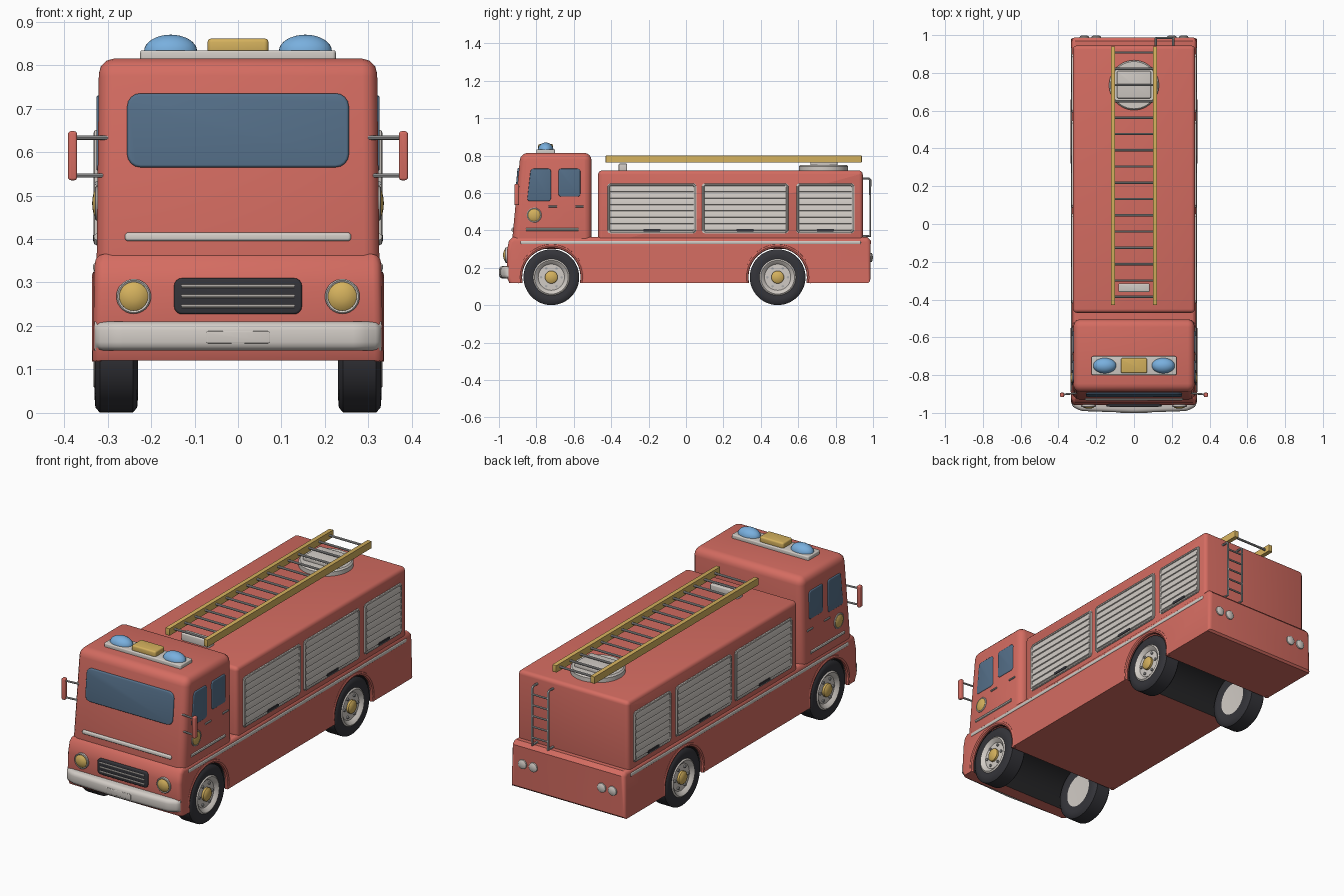
import bpy, bmesh, math
from math import sin, cos, pi, radians
from mathutils import Vector, Matrix

cube = bpy.data.objects.get("Cube")
if cube:
    bpy.data.objects.remove(cube, do_unlink=True)


def material(name, r, g, b):
    m = bpy.data.materials.new(name)
    m.use_nodes = True
    m.diffuse_color = (r, g, b, 1)
    m.node_tree.nodes["Principled BSDF"].inputs["Base Color"].default_value = (r, g, b, 1)
    return m


RED = material("red paint", 0.66, 0.15, 0.12)
GREY = material("pale grey", 0.64, 0.60, 0.56)
STEEL = material("steel", 0.42, 0.42, 0.42)
GLASS = material("window blue", 0.09, 0.16, 0.25)
LAMP = material("beacon blue", 0.19, 0.43, 0.73)
YELLOW = material("warm yellow", 0.66, 0.44, 0.11)
RUBBER = material("tyre black", 0.035, 0.035, 0.042)
DARK = material("well black", 0.018, 0.018, 0.02)


def finish(obj, mirror=False):
    """Smooth the rounded areas and optionally repeat across the centre plane."""
    bpy.ops.object.select_all(action="DESELECT")
    obj.select_set(True)
    bpy.context.view_layer.objects.active = obj
    bpy.ops.object.shade_smooth_by_angle(angle=radians(40))
    if mirror:
        obj.modifiers.new("Mirror", "MIRROR").use_mirror_merge = False
    return obj


def to_object(bm, name, mats, mirror):
    mesh = bpy.data.meshes.new(name)
    bmesh.ops.recalc_face_normals(bm, faces=bm.faces)
    bm.to_mesh(mesh)
    bm.free()
    for m in mats:
        mesh.materials.append(m)
    obj = bpy.data.objects.new(name, mesh)
    bpy.context.collection.objects.link(obj)
    return finish(obj, mirror)


def prism(name, pts, axis, lo, hi, mats, corner=0, edge=0, mirror=False,
          shape=None, edge_rule=None, face_rule=None):
    """Extrude an outline along an axis, rounding its corners and its rims."""
    a = "xyz".index(axis)
    bm = bmesh.new()

    def ring(h):
        return [bm.verts.new(tuple(p[:a]) + (h,) + tuple(p[a:])) for p in pts]
    low, high = ring(lo), ring(hi)
    bm.faces.new(low)
    bm.faces.new(high)
    n = len(pts)
    for i in range(n):
        j = (i + 1) % n
        bm.faces.new((low[i], low[j], high[j], high[i]))
    bmesh.ops.recalc_face_normals(bm, faces=bm.faces)
    if corner:
        sides = [e for e in bm.edges if abs(e.verts[0].co[a] - e.verts[1].co[a]) > 1e-6]
        bmesh.ops.bevel(bm, geom=sides, offset=corner, segments=4, profile=0.5, affect="EDGES")
    if edge:
        bm.normal_update()
        rims = [e for e in bm.edges
                if sum(abs(f.normal[a]) > 0.99 for f in e.link_faces) == 1
                and (not edge_rule or edge_rule((e.verts[0].co + e.verts[1].co) / 2))]
        bmesh.ops.bevel(bm, geom=rims, offset=edge, segments=3, profile=0.5, affect="EDGES")
    bm.normal_update()
    if face_rule:
        for f in bm.faces:
            f.material_index = face_rule(f)
    if shape:
        for v in bm.verts:
            v.co = shape(v.co)
    return to_object(bm, name, mats if isinstance(mats, list) else [mats], mirror)


def rect(u0, u1, v0, v1):
    return [(u0, v0), (u1, v0), (u1, v1), (u0, v1)]


TURN = {"z": Matrix.Identity(3), "x": Matrix.Rotation(pi / 2, 3, "Y"),
        "front": Matrix.Rotation(pi / 2, 3, "X"), "back": Matrix.Rotation(-pi / 2, 3, "X")}


def lathe(name, profile, axis, centre, mat, scale=(1, 1, 1), mirror=False, steps=32):
    """Turn a (radius, height) profile around an axis."""
    bm = bmesh.new()
    vs = [bm.verts.new((r, 0, h)) for r, h in profile]
    es = [bm.edges.new(pair) for pair in zip(vs, vs[1:])]
    bmesh.ops.spin(bm, geom=vs + es, cent=(0, 0, 0), axis=(0, 0, 1), angle=2 * pi, steps=steps)
    bmesh.ops.remove_doubles(bm, verts=bm.verts, dist=1e-5)
    for v in bm.verts:
        v.co = Vector(centre) + TURN[axis] @ (v.co * Vector(scale))
    return to_object(bm, name, [mat], mirror)


def tube(name, paths, radius, mat, cyclic=False, mirror=False):
    """Round bars following point paths."""
    curve = bpy.data.curves.new(name, "CURVE")
    curve.dimensions = "3D"
    curve.bevel_depth = radius
    curve.bevel_resolution = 2
    curve.use_fill_caps = True
    for path in paths:
        s = curve.splines.new("POLY")
        s.points.add(len(path) - 1)
        s.use_cyclic_u = cyclic
        for p, co in zip(s.points, path):
            p.co = (*co, 1)
    curve.materials.append(mat)
    obj = bpy.data.objects.new(name, curve)
    bpy.context.collection.objects.link(obj)
    bpy.ops.object.select_all(action="DESELECT")
    obj.select_set(True)
    bpy.context.view_layer.objects.active = obj
    bpy.ops.object.convert(target="MESH")
    return finish(bpy.context.view_layer.objects.active, mirror)


# Lower body with wheel wells cut into its side outline
WHEELS = (-0.72, 0.49)
HUB, ARCH = 0.15, 0.16
SWEEP = [radians(190.8 - 201.6 * i / 20) for i in range(21)]


def arch(y, r):
    return [(y + r * cos(t), HUB + r * sin(t)) for t in SWEEP]


def in_arch(co):
    return any(math.hypot(co.y - y, co.z - HUB) < ARCH + 0.005 for y in WHEELS)


outline = [(-0.945, 0.12)] + arch(WHEELS[0], ARCH) + arch(WHEELS[1], ARCH)
outline += [(0.975, 0.12), (0.985, 0.13), (0.988, 0.345), (0.968, 0.365),
            (-0.925, 0.365), (-0.947, 0.345), (-0.958, 0.29), (-0.958, 0.15)]
prism("lower_body", outline, "x", -0.333, 0.333, [RED, DARK], edge=0.02,
      edge_rule=lambda c: c.z > 0.125 and not in_arch(c),
      face_rule=lambda f: int(abs(f.normal.x) < 0.1 and in_arch(f.calc_center_median())),
      shape=lambda v: Vector((v.x * (1.005 - 0.07 * (v.z - 0.12)), v.y, v.z)))
for y in WHEELS:
    tube("arch_lip", [[(0.325, *p) for p in arch(y, 0.167)]], 0.011, RED, mirror=True)

# Cab and equipment body
prism("cab", [(-0.934, 0.3), (-0.885, 0.815), (-0.505, 0.815), (-0.505, 0.3)], "x", -0.325, 0.325,
      RED, corner=0.04, edge=0.035,
      shape=lambda v: Vector((v.x * (1 - 0.035 * (v.z - 0.36)), v.y, v.z)))
prism("equipment_body", rect(-0.47, 0.945, 0.3, 0.72), "x", -0.323, 0.323, RED, corner=0.02, edge=0.02)


# Front face
def tilt(v):
    return Vector((v.x, v.y + (v.z - 0.34) * 0.095, v.z))


prism("windscreen", rect(-0.255, 0.255, 0.565, 0.735), "y", -0.938, -0.92, GLASS,
      corner=0.03, edge=0.006, shape=tilt)
prism("front_trim", rect(-0.26, 0.26, 0.395, 0.415), "y", -0.939, -0.92, GREY,
      corner=0.008, edge=0.006, shape=tilt)
prism("grille", rect(-0.147, 0.147, 0.227, 0.31), "y", -0.966, -0.945, RUBBER, corner=0.018, edge=0.005)
tube("grille_bars", [[(-0.13, -0.966, z), (0.13, -0.966, z)] for z in (0.245, 0.268, 0.291)], 0.004, GREY)
prism("front_bumper", [(-0.33, -0.935), (-0.33, -0.965), (-0.28, -0.99), (0, -1), (0.28, -0.99),
                       (0.33, -0.965), (0.33, -0.935)], "z", 0.143, 0.21, GREY, corner=0.015, edge=0.02)
prism("number_plate", rect(-0.073, 0.073, 0.16, 0.188), "y", -1.0, -0.985, GREY, corner=0.005, edge=0.002)
LENS = [(0.034, 0), (0.033, 0.014), (0.025, 0.02), (0.012, 0.024), (0, 0.025)]
RING = [(0.04, 0), (0.04, 0.012), (0.037, 0.015), (0.032, 0.012)]
for part, prof, mat in (("lens", LENS, YELLOW), ("ring", RING, GREY)):
    lathe("headlight_" + part, prof, "front", (0.24, -0.953, 0.268), mat, mirror=True)
    lathe("side_lamp_" + part, prof, "x", (0.318, -0.812, 0.482), mat, (1, 1, 0.7), mirror=True)

# Cab sides
prism("front_side_window", [(-0.85, 0.557), (-0.722, 0.557), (-0.722, 0.73), (-0.83, 0.73)], "x",
      0.31, 0.326, GLASS, corner=0.015, edge=0.005, mirror=True)
prism("rear_side_window", rect(-0.682, -0.565, 0.58, 0.73), "x", 0.31, 0.326, GLASS,
      corner=0.015, edge=0.005, mirror=True)
tube("cab_side_trim", [[(0.324, -0.855, 0.405), (0.324, -0.575, 0.405)]], 0.008, GREY, mirror=True)
tube("door_handles", [[(0.325, y, 0.528), (0.325, y + 0.045, 0.528)] for y in (-0.735, -0.592)],
     0.005, STEEL, mirror=True)
tube("mirror_arms", [[(0.3, -0.895, z), (0.38, -0.903, z)] for z in (0.546, 0.633)], 0.005, STEEL, mirror=True)
prism("wing_mirror", rect(0.37, 0.391, 0.535, 0.648), "y", -0.917, -0.893, RED,
      corner=0.007, edge=0.005, mirror=True)

# Body side rail and roller shutters
prism("side_rail", rect(-0.885, 0.935, 0.326, 0.345), "x", 0.31, 0.333, GREY,
      corner=0.007, edge=0.005, mirror=True)
for y0, y1 in ((-0.42, 0.055), (0.085, 0.548), (0.59, 0.9)):
    z0, z1, slats = 0.385, 0.652, 7
    prism("shutter_back", rect(y0, y1, z0, z1), "x", 0.31, 0.326, GREY, corner=0.015, mirror=True)
    a, b, c, d, k = y0 + 0.007, y1 - 0.007, z0 + 0.007, z1 - 0.007, 0.01
    loop = [(a + k, c), (b - k, c), (b, c + k), (b, d - k), (b - k, d), (a + k, d), (a, d - k), (a, c + k)]
    tube("shutter_frame", [[(0.325, *p) for p in loop]], 0.007, GREY, cyclic=True, mirror=True)
    step = (d - c - 0.014) / slats
    for i in range(slats):
        z = c + 0.007 + i * step
        prism("shutter_slat", [(0.322, z), (0.331, z + 0.004), (0.331, z + 0.012), (0.326, z + step)],
              "y", y0 + 0.014, y1 - 0.014, GREY, mirror=True)
    mid = (y0 + y1) / 2
    prism("shutter_handle", rect(mid - 0.046, mid + 0.046, 0.395, 0.409), "x", 0.32, 0.334, RUBBER,
          corner=0.004, mirror=True)

# Wheels
TYRE = [(0.085, -0.044), (0.115, -0.05), (0.138, -0.048), (0.149, -0.038),
        (0.149, 0.038), (0.138, 0.048), (0.115, 0.05), (0.085, 0.044)]
RIM = [(0, -0.04), (0.095, -0.044), (0.098, 0.046), (0.09, 0.052), (0.08, 0.045), (0.07, 0.034), (0, 0.036)]
CAP = [(0.034, 0.03), (0.034, 0.046), (0.026, 0.053), (0, 0.055)]
for y in WHEELS:
    hub = Vector((0.28, y, HUB))
    lathe("tyre", TYRE, "x", hub, RUBBER, mirror=True, steps=48)
    lathe("wheel_rim", RIM, "x", hub, GREY, mirror=True, steps=40)
    lathe("hub_cap", CAP, "x", hub, YELLOW, mirror=True)
    for i in range(6):
        t = i * pi / 3
        lathe("wheel_nut", [(0.007, 0.03), (0.007, 0.042), (0, 0.043)], "x",
              hub + Vector((0, 0.055 * cos(t), 0.055 * sin(t))), STEEL, mirror=True, steps=8)

# Roof light bar
prism("light_bar", rect(-0.225, 0.225, -0.8, -0.7), "z", 0.805, 0.834, GREY, corner=0.008, edge=0.005)
DOME = [(cos(i * pi / 16), sin(i * pi / 16)) for i in range(8)] + [(0, 1)]
lathe("beacon", DOME, "z", (0.155, -0.75, 0.832), LAMP, (0.061, 0.041, 0.038), mirror=True)
prism("centre_lamp", rect(-0.07, 0.07, -0.79, -0.71), "z", 0.825, 0.861, YELLOW, corner=0.01, edge=0.008)

# Roof ladder on its turntable and rest
prism("ladder_rail", rect(0.1, 0.123, 0.763, 0.8), "y", -0.43, 0.94, YELLOW, edge=0.003, mirror=True)
tube("ladder_rungs", [[(-0.11, y, 0.782), (0.11, y, 0.782)]
                      for y in (-0.385 + 0.0862 * i for i in range(16))], 0.006, STEEL)
lathe("turntable", [(0.132, 0.715), (0.132, 0.742), (0.125, 0.75), (0, 0.75)], "z", (0, 0.735, 0), GREY, steps=48)
prism("turntable_block", rect(-0.09, 0.09, 0.665, 0.81), "z", 0.745, 0.768, GREY, corner=0.01, edge=0.005)
prism("ladder_rest", rect(-0.082, 0.082, -0.36, -0.315), "z", 0.71, 0.757, GREY, corner=0.006, edge=0.005)

# Rear ladder and lamps
tube("rear_ladder_rails", [[(x, 0.935, 0.678), (x, 0.978, 0.678), (x, 0.985, 0.67), (x, 0.985, 0.37),
                            (x, 0.94, 0.37)] for x in (0.115, 0.208)], 0.006, STEEL)
tube("rear_ladder_rungs", [[(0.115, 0.985, z), (0.208, 0.985, z)]
                           for z in (0.41 + 0.057 * i for i in range(5))], 0.005, STEEL)
for x in (0.2, 0.263):
    lathe("rear_lamp", [(0.025, 0), (0.024, 0.01), (0.015, 0.015), (0, 0.016)], "back",
          (x, 0.983, 0.255), GREY, mirror=True)
